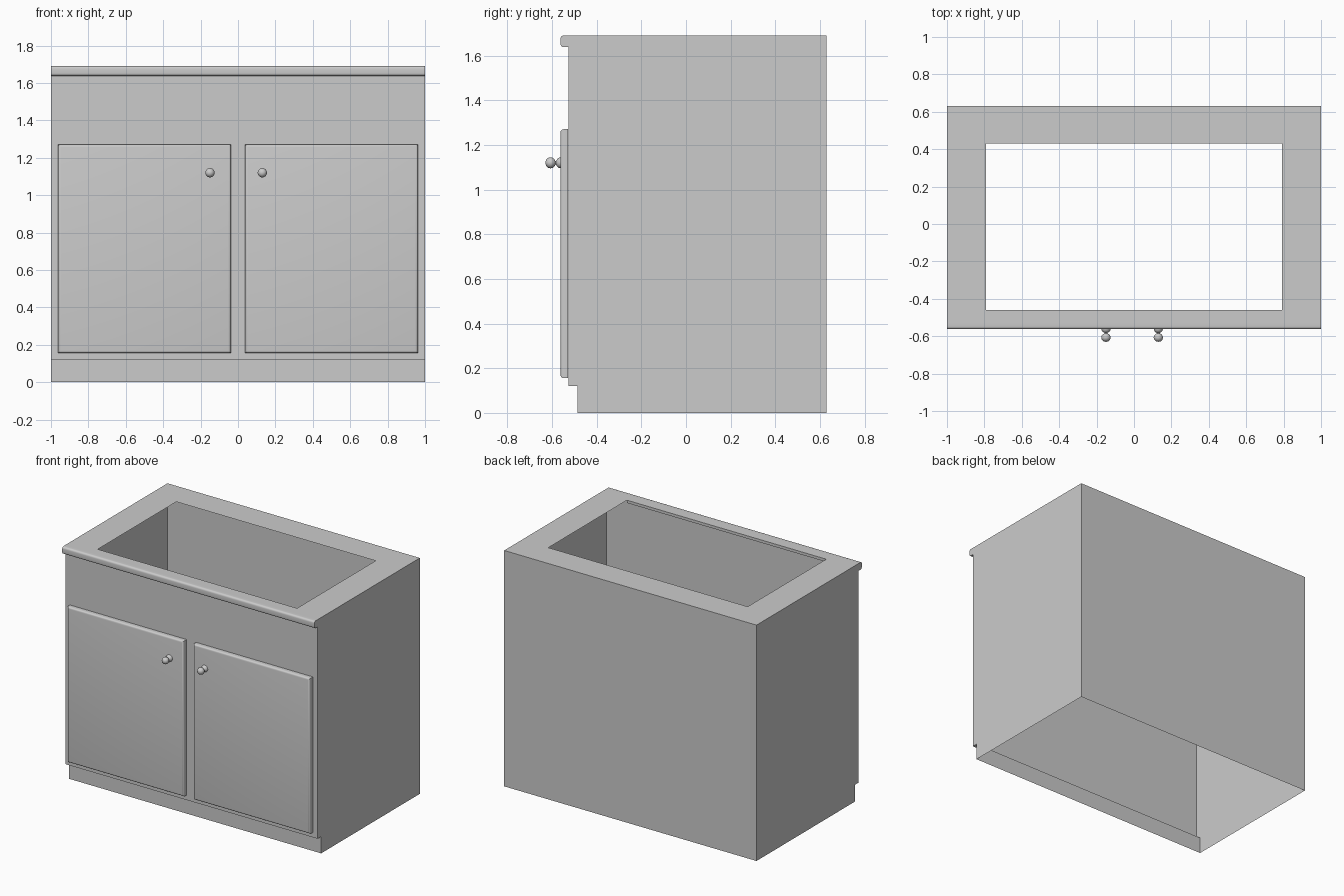
import bpy, bmesh, math
from mathutils import Matrix

if "Cube" in bpy.data.objects:
    bpy.data.objects.remove(bpy.data.objects["Cube"], do_unlink=True)

GREY = (0.6, 0.6, 0.6, 1)
grey = bpy.data.materials.new("plain_grey")
grey.use_nodes = True
grey.diffuse_color = GREY
grey.node_tree.nodes["Principled BSDF"].inputs["Base Color"].default_value = GREY

HALF_W, BACK, FRONT, TOE, HEIGHT = 1.0, 0.63, -0.527, -0.487, 1.69


def finish(name, bm, smooth=None):
    mesh = bpy.data.meshes.new(name)
    bm.to_mesh(mesh)
    bm.free()
    mesh.materials.append(grey)
    obj = bpy.data.objects.new(name, mesh)
    bpy.context.collection.objects.link(obj)
    if smooth:
        bpy.ops.object.select_all(action="DESELECT")
        obj.select_set(True)
        bpy.context.view_layer.objects.active = obj
        bpy.ops.object.shade_smooth_by_angle(angle=math.radians(smooth))
    return obj


def extrude_profile(bm, profile, closed=True):
    """Sweep a (y, z) outline across the full width and cap both ends."""
    rings = [[bm.verts.new((x, y, z)) for y, z in profile] for x in (-HALF_W, HALF_W)]
    n = len(profile)
    for i in range(n if closed else n - 1):
        j = (i + 1) % n
        bm.faces.new((rings[0][i], rings[0][j], rings[1][j], rings[1][i]))
    for ring in rings:
        bm.faces.new(ring)


# Thin-walled carcass, open underneath and on top, with a recessed toe kick
bm = bmesh.new()
side = [(BACK, HEIGHT), (BACK, 0), (TOE, 0), (TOE, 0.12), (FRONT, 0.12), (FRONT, HEIGHT)]
extrude_profile(bm, side, closed=False)
floor = [f for f in bm.faces if all(v.co.z < 0.01 for v in f.verts)]
bmesh.ops.delete(bm, geom=floor, context="FACES_ONLY")
bmesh.ops.recalc_face_normals(bm, faces=bm.faces)
finish("cabinet_body", bm)

# Top frame around the sink opening, with a short lip at the front edge
bm = bmesh.new()
hole = [(-0.79, -0.46), (0.79, -0.46), (0.79, 0.43), (-0.79, 0.43)]
rim = [(-HALF_W, FRONT), (HALF_W, FRONT), (HALF_W, BACK), (-HALF_W, BACK)]
inner = [bm.verts.new((x, y, HEIGHT)) for x, y in hole]
outer = [bm.verts.new((x, y, HEIGHT)) for x, y in rim]
for i in range(4):
    j = (i + 1) % 4
    bm.faces.new((outer[i], outer[j], inner[j], inner[i]))
lip = [bm.verts.new((v.co.x, v.co.y, HEIGHT - 0.02)) for v in inner[:2]]
bm.faces.new((inner[0], inner[1], lip[1], lip[0]))
finish("countertop_frame", bm)

# Rounded front edge of the countertop
bm = bmesh.new()
nose_y, low, r = -0.562, 1.638, 0.014
profile = [(FRONT, low), (FRONT, HEIGHT)]
for cz, start in ((HEIGHT - r, 90), (low + r, 180)):
    for k in range(6):
        a = math.radians(start + 18 * k)
        profile.append((nose_y + r + r * math.cos(a), cz + r * math.sin(a)))
extrude_profile(bm, profile)
bmesh.ops.recalc_face_normals(bm, faces=bm.faces)
finish("countertop_nosing", bm, smooth=40)

# Doors with softened edges, and turned knobs
KNOB = [(0.025, 0), (0.023, 0.012), (0.017, 0.02), (0.008, 0.025), (0.008, 0.028),
        (0.017, 0.033), (0.023, 0.041), (0.025, 0.05), (0.022, 0.061),
        (0.013, 0.07), (0, 0.073)]
for label, s, knob_x in (("right", -1, -0.15), ("left", 1, 0.13)):
    bm = bmesh.new()
    size = Matrix.Diagonal((0.925, 0.034, 1.115, 1))
    bmesh.ops.create_cube(bm, size=1, matrix=Matrix.Translation((s * 0.5, -0.545, 0.713)) @ size)
    front_edges = [e for e in bm.edges if all(v.co.y < -0.55 for v in e.verts)]
    bmesh.ops.bevel(bm, geom=front_edges, offset=0.014, segments=4, profile=0.5, affect="EDGES")
    finish(label + "_door", bm, smooth=40)

    bm = bmesh.new()
    verts = [bm.verts.new((knob_x + rad, -0.557 - d, 1.12)) for rad, d in KNOB]
    edges = [bm.edges.new(pair) for pair in zip(verts, verts[1:])]
    bmesh.ops.spin(bm, geom=verts + edges, cent=(knob_x, 0, 1.12), axis=(0, 1, 0),
                   angle=math.tau, steps=20)
    bmesh.ops.remove_doubles(bm, verts=bm.verts, dist=0.0002)
    bmesh.ops.recalc_face_normals(bm, faces=bm.faces)
    finish(label + "_knob", bm, smooth=60)
